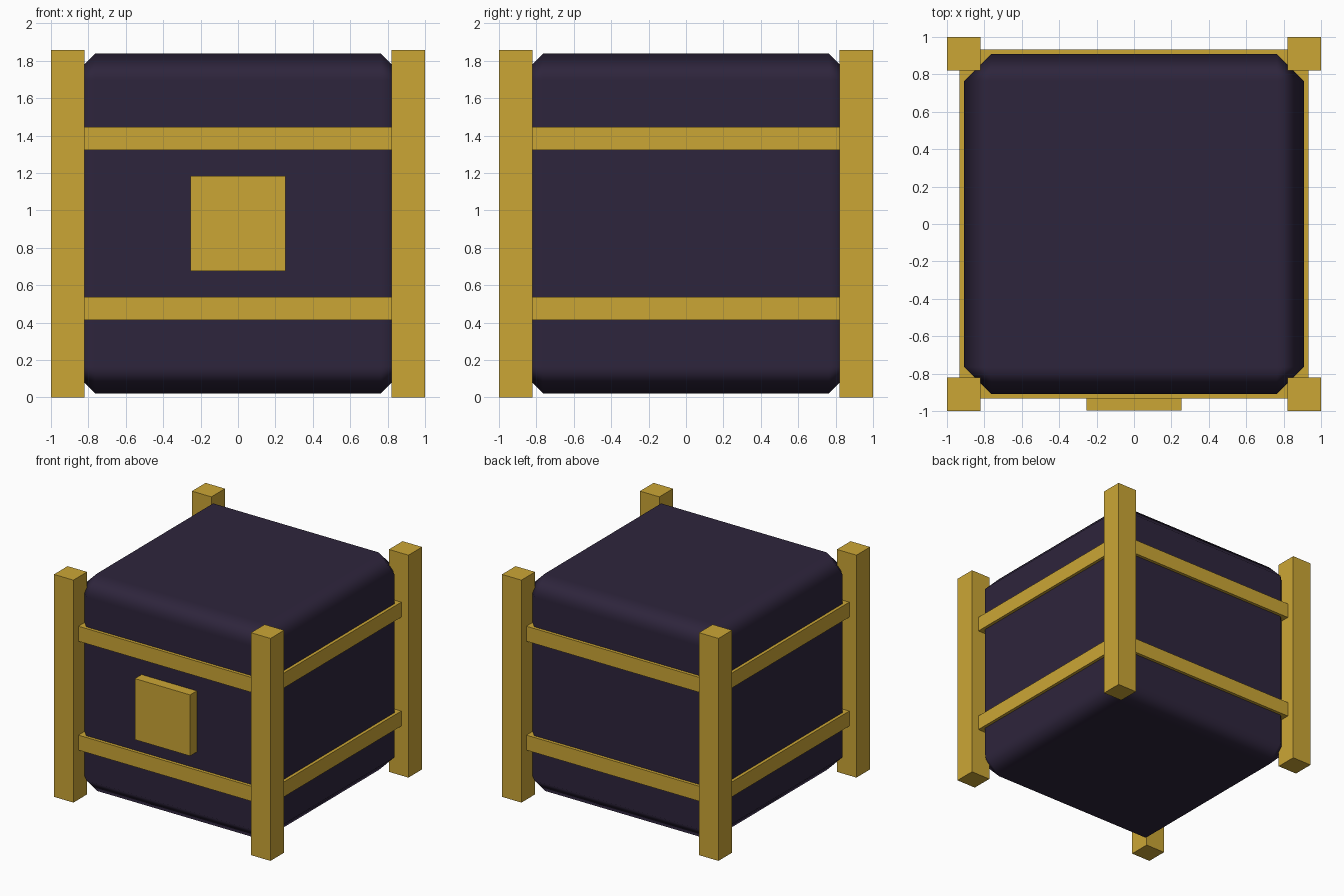
import bpy

cube = bpy.data.objects.get("Cube")
if cube:
    bpy.data.objects.remove(cube, do_unlink=True)


def material(name, rgb):
    mat = bpy.data.materials.new(name)
    mat.use_nodes = True
    mat.diffuse_color = (*rgb, 1)
    mat.node_tree.nodes["Principled BSDF"].inputs["Base Color"].default_value = (*rgb, 1)
    return mat


gold = material("gold", (0.60, 0.38, 0.036))
purple = material("dark purple", (0.027, 0.018, 0.045))


def box(name, low, high, mat):
    """Box between two opposite corners."""
    centre = [(a + b) / 2 for a, b in zip(low, high)]
    bpy.ops.mesh.primitive_cube_add(size=1, location=centre)
    obj = bpy.context.object
    obj.name = name
    obj.scale = [b - a for a, b in zip(low, high)]
    bpy.ops.object.transform_apply(location=False, rotation=False, scale=True)
    obj.data.materials.append(mat)
    return obj


# Chest body: chamfered block with softly shaded edges
HALF = 0.908
body = box("body", (-HALF, -HALF, 0.022), (HALF, HALF, 1.838), purple)
bpy.ops.object.shade_smooth()
bevel = body.modifiers.new("chamfer", 'BEVEL')
bevel.width = 0.143
bevel.segments = 1
bevel.harden_normals = True

# Corner posts
INNER, TOP = 0.82, 1.857
for sx, side in ((-1, "right"), (1, "left")):
    for sy, end in ((-1, "front"), (1, "back")):
        xs = sorted((sx * INNER, sx))
        ys = sorted((sy * INNER, sy))
        box(f"{end}_{side}_post", (xs[0], ys[0], 0), (xs[1], ys[1], TOP), gold)

# Two rails on each side, spanning between the posts
IN, OUT = 0.84, 0.934
for level, z in (("lower", 0.413), ("upper", 1.322)):
    top = z + 0.125
    for s, end, side in ((-1, "front", "right"), (1, "back", "left")):
        a, b = sorted((s * IN, s * OUT))
        box(f"{level}_{end}_rail", (-INNER, a, z), (INNER, b, top), gold)
        box(f"{level}_{side}_rail", (a, -INNER, z), (b, INNER, top), gold)

# Lock plate on the front
box("lock_plate", (-0.255, -0.996, 0.675), (0.255, -0.88, 1.185), gold)
